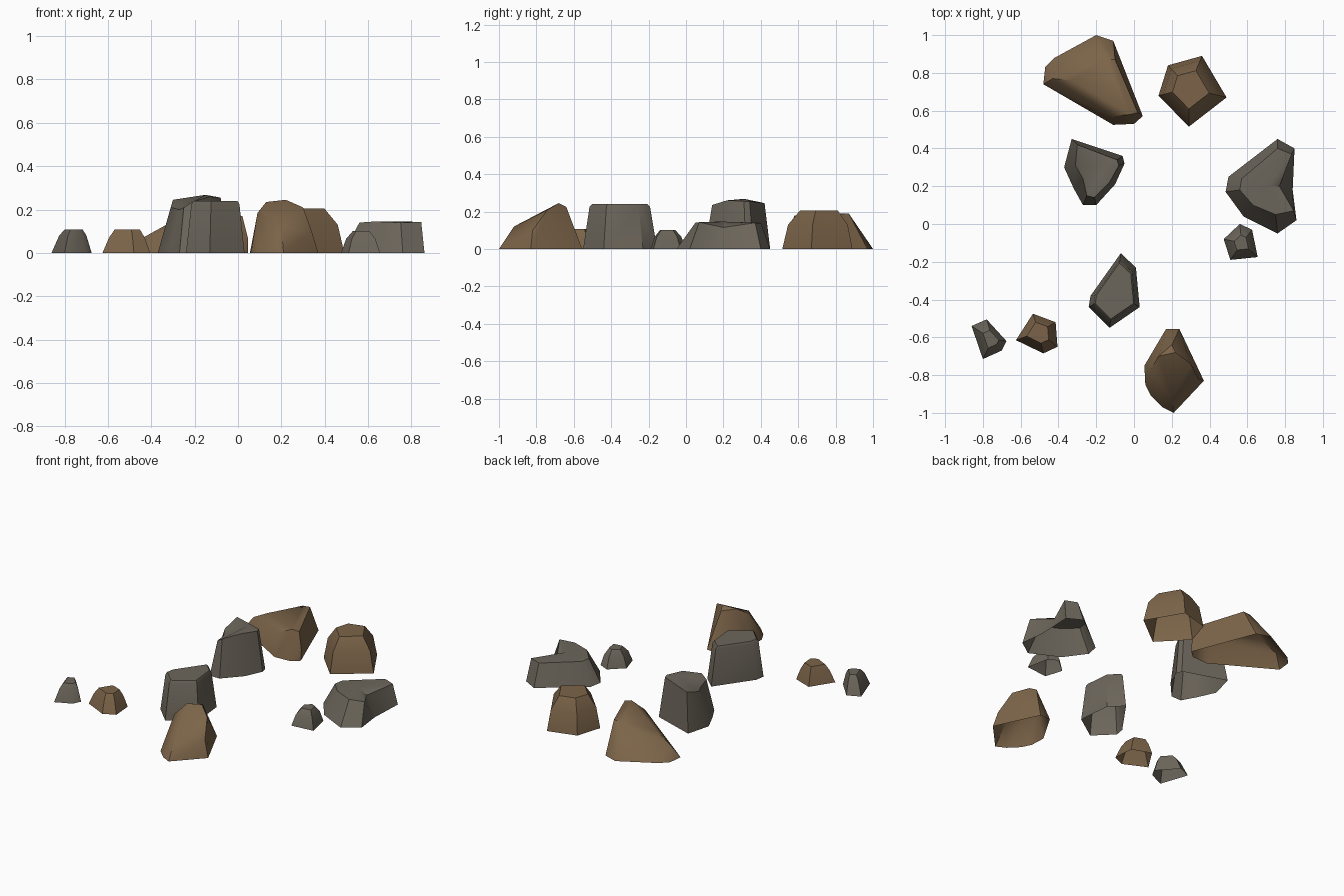
import bpy, bmesh, math

if "Cube" in bpy.data.objects:
    bpy.data.objects.remove(bpy.data.objects["Cube"])


def material(name, rgb):
    m = bpy.data.materials.new(name)
    m.diffuse_color = (*rgb, 1)
    m.use_nodes = True
    m.node_tree.nodes["Principled BSDF"].inputs["Base Color"].default_value = m.diffuse_color
    return m


BROWN = material("brown_stone", (0.20, 0.127, 0.066))
GREY = material("grey_stone", (0.150, 0.132, 0.104))


def finish(name, bm, mat):
    bmesh.ops.recalc_face_normals(bm, faces=bm.faces)
    mesh = bpy.data.meshes.new(name)
    bm.to_mesh(mesh)
    bm.free()
    mesh.materials.append(mat)
    ob = bpy.data.objects.new(name, mesh)
    bpy.context.collection.objects.link(ob)
    bpy.ops.object.select_all(action='DESELECT')
    ob.select_set(True)
    bpy.context.view_layer.objects.active = ob
    bpy.ops.object.shade_smooth_by_angle(angle=math.radians(40))


def hull_rock(name, mat, base, top):
    """Convex boulder around a ground outline and upper corners, open below."""
    bm = bmesh.new()
    for x, y in base:
        bm.verts.new((x, y, 0))
    for p in top:
        bm.verts.new(p)
    bmesh.ops.convex_hull(bm, input=bm.verts[:])
    ground = [f for f in bm.faces if all(v.co.z < 1e-4 for v in f.verts)]
    bmesh.ops.delete(bm, geom=ground, context='FACES')
    bmesh.ops.delete(bm, geom=[v for v in bm.verts if not v.link_faces], context='VERTS')
    finish(name, bm, mat)


def loft_rock(name, mat, base, top, peak):
    """Dented boulder: walls from outline to rim, cap fanned to a peak."""
    bm = bmesh.new()
    lo = [bm.verts.new((x, y, 0)) for x, y in base]
    hi = [bm.verts.new(p) for p in top]
    tip = bm.verts.new(peak)
    n = len(lo)
    for i in range(n):
        j = (i + 1) % n
        bm.faces.new((lo[i], lo[j], hi[j], hi[i]))
        bm.faces.new((hi[i], hi[j], tip))
    finish(name, bm, mat)


def shrink(base, centre, *levels):
    """Upper corners made by scaling the outline about a centre: (scale, z)."""
    cx, cy = centre
    return [(cx + (x - cx) * s, cy + (y - cy) * s, z) for s, z in levels for x, y in base]


# large brown boulder at the back
hull_rock("back_brown_boulder", BROWN,
          [(-.48, .74), (-.47, .83), (-.42, .88), (-.20, 1.0), (-.11, .97),
           (.045, .57), (0, .53), (-.11, .525)],
          [(-.10, .87, .19), (-.15, .87, .185), (.02, .59, .17), (-.02, .58, .18),
           (-.33, .76, .13), (-.43, .77, .075), (-.11, .57, .14), (.045, .575, .07)])

# rounded brown boulder, back right
pent = [(.13, .68), (.18, .84), (.36, .89), (.49, .67), (.29, .515)]
hull_rock("back_right_brown_boulder", BROWN, pent,
          shrink(pent, (.29, .72), (.85, .13), (.54, .205)))

# tall brown boulder at the front
hull_rock("front_brown_boulder", BROWN,
          [(.17, -.555), (.24, -.555), (.37, -.83), (.21, -1.0), (.15, -.97),
           (.09, -.91), (.06, -.85), (.055, -.75)],
          [(.22, -.68, .245), (.13, -.70, .235), (.30, -.74, .21), (.20, -.64, .225),
           (.20, -.92, .12), (.09, -.77, .185), (.34, -.82, .10)])

# flat-topped grey boulder near the middle
slab = [(-.07, -.155), (.01, -.23), (.03, -.44), (-.13, -.55), (-.24, -.44), (-.23, -.38)]
hull_rock("centre_grey_boulder", GREY, slab,
          shrink(slab, (-.10, -.36), (.82, .225), (.75, .24)))

# dented grey boulder, back left
loft_rock("left_grey_boulder", GREY,
          [(-.33, .45), (-.06, .36), (-.05, .32), (-.10, .21), (-.20, .10),
           (-.27, .10), (-.32, .19), (-.37, .30)],
          [(-.30, .42, .245), (-.09, .34, .255), (-.08, .31, .255), (-.13, .22, .26),
           (-.21, .14, .235), (-.25, .15, .21), (-.27, .24, .20), (-.31, .31, .21)],
          (-.15, .31, .268))

# wide grey boulder with a notch, right
loft_rock("right_grey_boulder", GREY,
          [(.485, .17), (.50, .25), (.76, .45), (.85, .40), (.84, .18), (.86, .02),
           (.76, -.05), (.58, .04)],
          [(.56, .18, .14), (.57, .24, .14), (.76, .40, .14), (.835, .37, .14),
           (.77, .20, .115), (.845, .07, .143), (.75, .05, .14), (.63, .10, .145)],
          (.71, .20, .146))

# small stones
small = [
    ("small_grey_stone_right", GREY, (.57, -.10),
     [(.475, -.08), (.56, 0), (.625, -.03), (.655, -.175), (.51, -.19)], (.75, .065), (.42, .102)),
    ("small_grey_stone_left", GREY, (-.75, -.61),
     [(-.86, -.54), (-.78, -.505), (-.675, -.62), (-.70, -.67), (-.80, -.715)], (.68, .08), (.45, .108)),
    ("small_brown_stone", BROWN, (-.505, -.57),
     [(-.625, -.615), (-.535, -.475), (-.415, -.52), (-.405, -.65), (-.48, -.685)], (.75, .07), (.53, .108)),
]
for name, mat, centre, outline, shoulder, crown in small:
    hull_rock(name, mat, outline, shrink(outline, centre, shoulder, crown))
